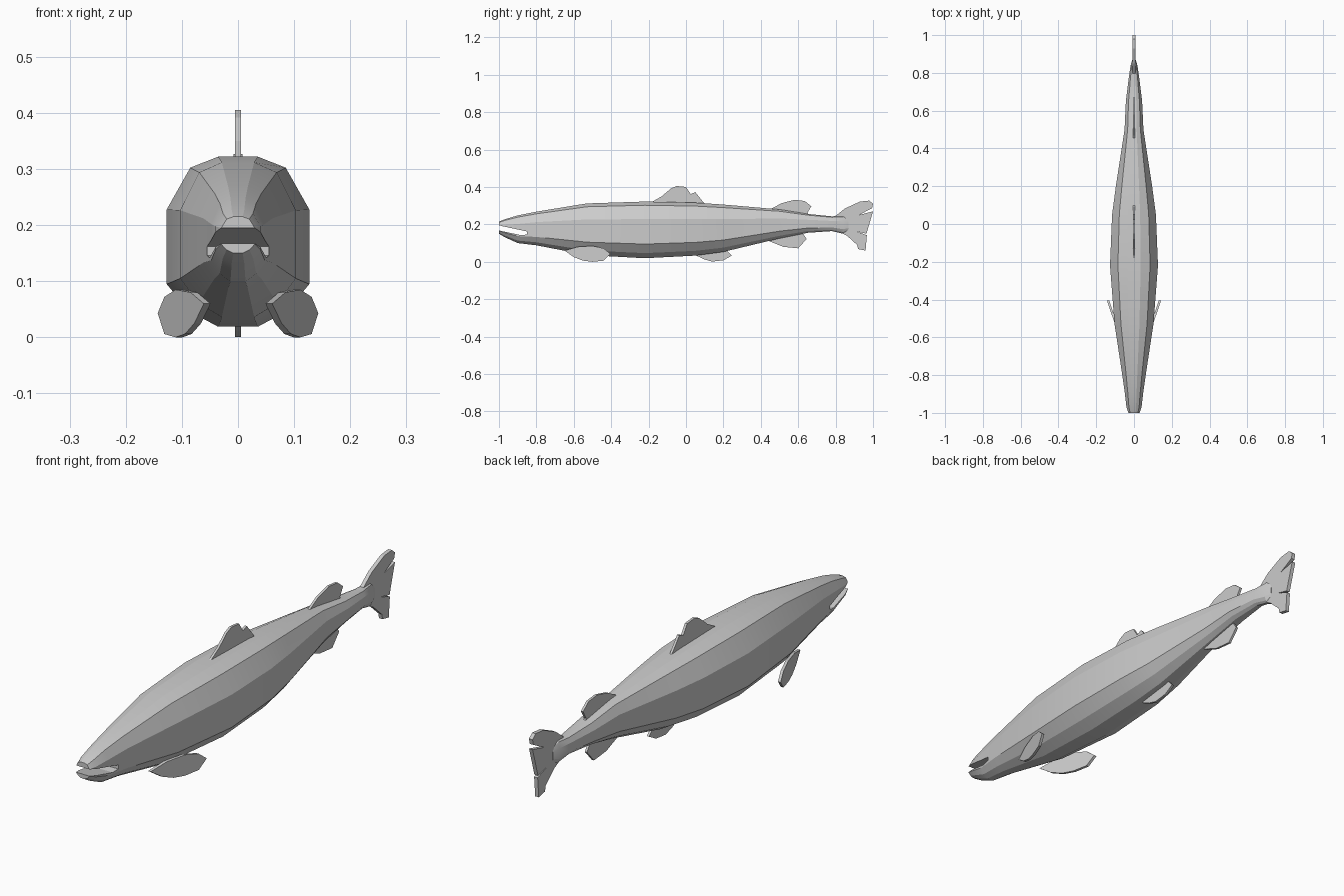
import bpy, bmesh, math


def finish(bm, name):
    bmesh.ops.recalc_face_normals(bm, faces=bm.faces)
    mesh = bpy.data.meshes.new(name)
    bm.to_mesh(mesh)
    bm.free()
    ob = bpy.data.objects.new(name, mesh)
    bpy.context.collection.objects.link(ob)
    return ob


def plate(name, profile, thick=0.01, x0=0.0, slope=0.0, y0=0.0, side=1):
    """Flat fin outlined in (y, z), optionally angled outwards along y."""
    bm = bmesh.new()
    rings = []
    for dx in (-thick / 2, thick / 2):
        rings.append([bm.verts.new((side * (x0 + slope * (y - y0) + dx), y, z))
                      for y, z in profile])
    n = len(profile)
    for ring in rings:
        bm.faces.new(ring)
    for i in range(n):
        j = (i + 1) % n
        bm.faces.new((rings[0][i], rings[0][j], rings[1][j], rings[1][i]))
    return finish(bm, name)


# Body: twelve-sided section lofted through (y, half width, bottom, top)
half = [(0.28, 1), (0.67, 0.87), (1, 0.38), (1, -0.50), (0.68, -0.82), (0.28, -1)]
section = half + [(-x, z) for x, z in reversed(half)]
stations = [
    (-1.0, 0.030, 0.150, 0.215), (-0.97, 0.040, 0.132, 0.227),
    (-0.90, 0.048, 0.100, 0.248), (-0.80, 0.062, 0.088, 0.268),
    (-0.53, 0.103, 0.036, 0.312), (-0.22, 0.127, 0.019, 0.322),
    (0.05, 0.116, 0.033, 0.316), (0.20, 0.096, 0.053, 0.306),
    (0.50, 0.050, 0.125, 0.280), (0.65, 0.043, 0.155, 0.256),
    (0.78, 0.027, 0.164, 0.243), (0.84, 0.018, 0.150, 0.246),
    (0.87, 0.009, 0.165, 0.225),
]
bm = bmesh.new()
rings = []
for y, w, lo, hi in stations:
    c, h = (lo + hi) / 2, (hi - lo) / 2
    rings.append([bm.verts.new((x * w, y, c + z * h)) for x, z in section])
for a, b in zip(rings, rings[1:]):
    for i in range(12):
        j = (i + 1) % 12
        bm.faces.new((a[i], a[j], b[j], b[i]))
bm.faces.new(rings[0])
bm.faces.new(rings[-1])
body = finish(bm, "body")

# Open mouth: wedge cut between the jaws
mouth = plate("mouth_cutter", [(-1.05, 0.208), (-0.98, 0.19), (-0.85, 0.162),
                               (-0.85, 0.146), (-0.88, 0.142), (-1.05, 0.178)], 0.4)
mouth.hide_render = True
mouth.hide_viewport = True
cut = body.modifiers.new("mouth", 'BOOLEAN')
cut.object = mouth
cut.operation = 'DIFFERENCE'
cut.solver = 'EXACT'

# Fins on the centre line
plate("dorsal_fin", [(-0.20, 0.31), (-0.13, 0.35), (-0.08, 0.392), (-0.05, 0.405),
                     (0.0, 0.40), (0.025, 0.362), (0.05, 0.372), (0.10, 0.31), (0.0, 0.29)])
plate("rear_dorsal_fin", [(0.44, 0.275), (0.51, 0.313), (0.58, 0.331), (0.635, 0.325),
                          (0.67, 0.297), (0.65, 0.262), (0.66, 0.24), (0.5, 0.24)])
plate("pelvic_fin", [(0.03, 0.045), (0.10, 0.012), (0.14, 0.001), (0.20, 0.008),
                     (0.245, 0.033), (0.21, 0.07), (0.1, 0.07)])
plate("anal_fin", [(0.42, 0.12), (0.52, 0.08), (0.60, 0.072), (0.645, 0.122),
                   (0.62, 0.16), (0.5, 0.16)])
plate("tail_fin", [(0.78, 0.23), (0.85, 0.285), (0.93, 0.322), (0.98, 0.327), (1.0, 0.31),
                   (0.995, 0.287), (0.925, 0.25), (1.0, 0.27), (0.965, 0.15),
                   (0.91, 0.163), (0.967, 0.142), (0.96, 0.06), (0.92, 0.068),
                   (0.915, 0.09), (0.86, 0.14), (0.78, 0.18)], 0.016)

# Pair of pectoral fins splayed outwards towards the tail
for side, label in ((1, "left"), (-1, "right")):
    plate("pectoral_fin_" + label,
          [(-0.65, 0.06), (-0.60, 0.025), (-0.55, 0.006), (-0.50, 0.0), (-0.44, 0.006),
           (-0.405, 0.043), (-0.44, 0.072), (-0.50, 0.085), (-0.58, 0.08)],
          0.012, 0.055, 0.335, -0.65, side)

# Soft shading along the body, sharp at real corners
bpy.ops.object.select_all(action='DESELECT')
body.select_set(True)
bpy.context.view_layer.objects.active = body
bpy.ops.object.shade_smooth_by_angle(angle=math.radians(15))
